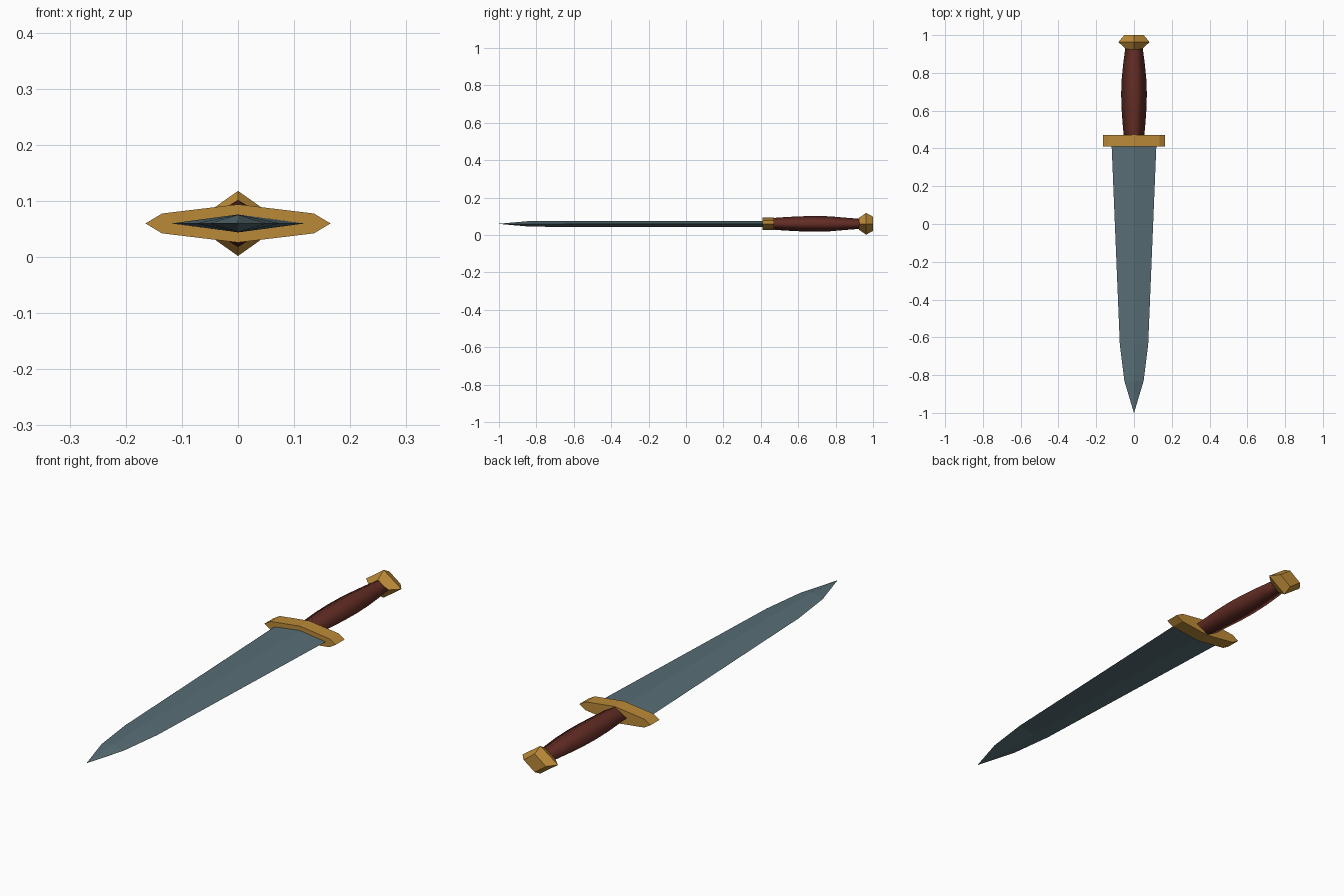
import bpy
import bmesh

MID_Z = 0.06  # height of the long axis above the ground

cube = bpy.data.objects.get("Cube")
if cube:
    bpy.data.objects.remove(cube, do_unlink=True)


def material(name, rgb):
    mat = bpy.data.materials.new(name)
    mat.use_nodes = True
    mat.diffuse_color = (*rgb, 1)
    bsdf = next(n for n in mat.node_tree.nodes if n.type == "BSDF_PRINCIPLED")
    bsdf.inputs["Base Color"].default_value = (*rgb, 1)
    return mat


def loft(name, section, stations, mat, smooth=False):
    """Scale a section (x, z) at each station (y, half width, half height) and skin it."""
    bm = bmesh.new()
    rings = [[bm.verts.new((x * w, y, MID_Z + z * h)) for x, z in section]
             for y, w, h in stations]
    n = len(section)
    for a, b in zip(rings, rings[1:]):
        for i in range(n):
            j = (i + 1) % n
            bm.faces.new((a[i], a[j], b[j], b[i]))
    bm.faces.new(rings[0])
    bm.faces.new(rings[-1])
    bmesh.ops.remove_doubles(bm, verts=bm.verts, dist=1e-5)
    bmesh.ops.recalc_face_normals(bm, faces=bm.faces)
    for f in bm.faces:
        f.smooth = smooth and len(f.verts) == n and abs(f.normal.y) < 0.9
    mesh = bpy.data.meshes.new(name)
    bm.to_mesh(mesh)
    bm.free()
    mesh.materials.append(mat)
    obj = bpy.data.objects.new(name, mesh)
    bpy.context.collection.objects.link(obj)
    return obj


steel = material("blue_grey_steel", (0.095, 0.155, 0.178))
brass = material("brass", (0.50, 0.255, 0.040))
leather = material("red_brown_leather", (0.125, 0.026, 0.018))

diamond = [(1, 0), (0, 1), (-1, 0), (0, -1)]

# Double-edged blade: slow taper, then a point
loft("blade", diamond,
     [(-1.0, 0.0005, 0.0005), (-0.83, 0.051, 0.0155),
      (-0.64, 0.075, 0.016), (0.43, 0.119, 0.016)], steel)

# Crossguard: long bar, thick in the middle and pointed at the ends
guard_section = [(1, 0), (0.82, 0.52), (0, 1), (-0.82, 0.52),
                 (-1, 0), (-0.82, -0.52), (0, -1), (0.82, -0.52)]
loft("crossguard", guard_section,
     [(0.41, 0.165, 0.034), (0.47, 0.165, 0.034)], brass)

# Grip: swelling in the middle, softly shaded
loft("grip", diamond,
     [(0.45, 0.053, 0.030), (0.53, 0.060, 0.036), (0.61, 0.066, 0.040),
      (0.69, 0.068, 0.042), (0.77, 0.065, 0.040), (0.85, 0.057, 0.033),
      (0.94, 0.045, 0.026)], leather, smooth=True)

# Pommel: faceted cap
loft("pommel", diamond,
     [(0.925, 0.042, 0.032), (0.963, 0.082, 0.058), (1.0, 0.052, 0.038)], brass)
